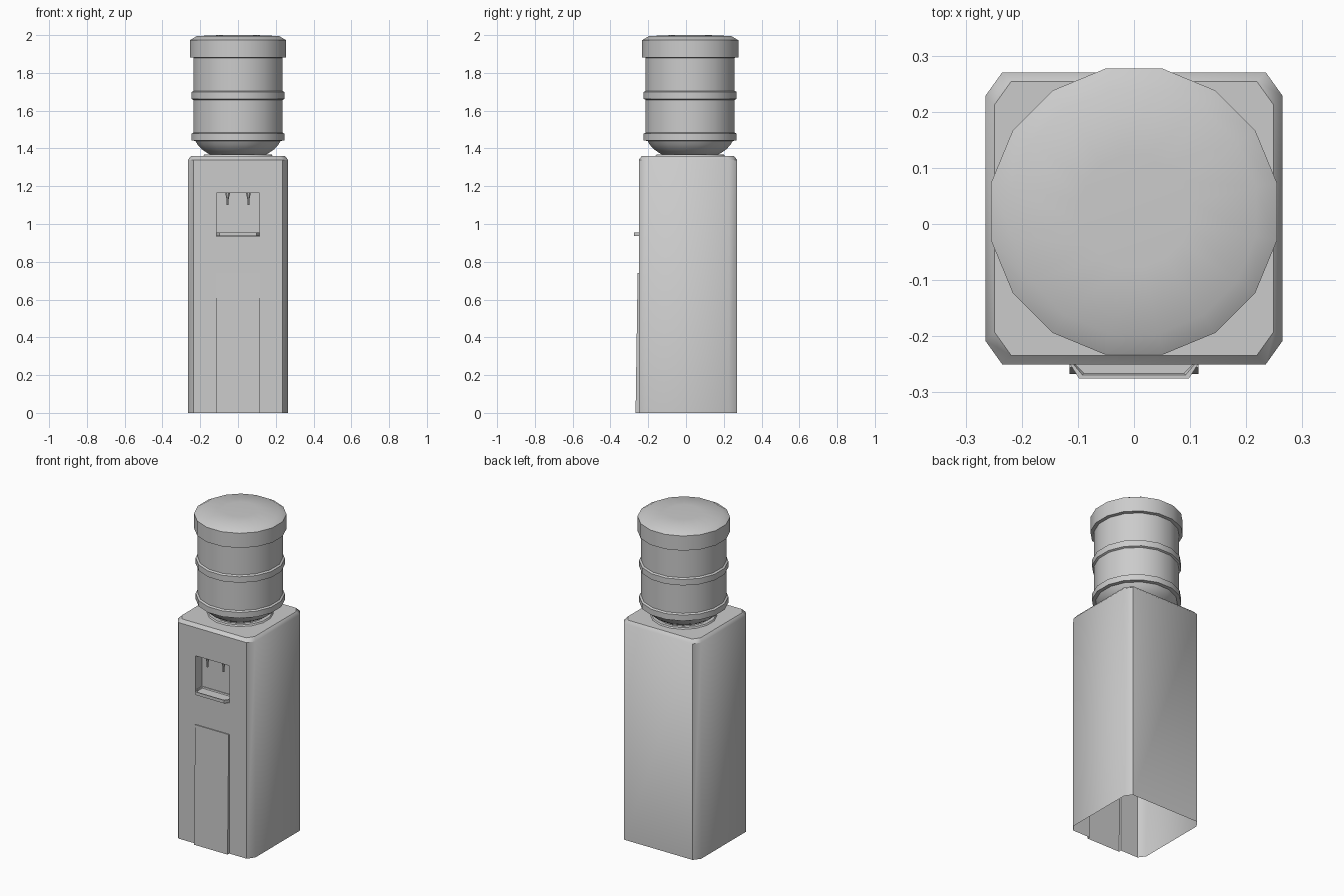
import bpy, bmesh, math

cube = bpy.data.objects.get("Cube")
if cube:
    bpy.data.objects.remove(cube, do_unlink=True)

grey = bpy.data.materials.new("light_grey_plastic")
grey.use_nodes = True
COLOUR = (0.6, 0.6, 0.6, 1)
grey.diffuse_color = COLOUR
grey.node_tree.nodes["Principled BSDF"].inputs["Base Color"].default_value = COLOUR


def finish(name, bm):
    """Weld the mesh, link it and shade it smooth with sharp edges kept."""
    bmesh.ops.remove_doubles(bm, verts=bm.verts, dist=0.0001)
    mesh = bpy.data.meshes.new(name)
    bm.to_mesh(mesh)
    bm.free()
    mesh.materials.append(grey)
    obj = bpy.data.objects.new(name, mesh)
    bpy.context.collection.objects.link(obj)
    bpy.ops.object.select_all(action='DESELECT')
    obj.select_set(True)
    bpy.context.view_layer.objects.active = obj
    bpy.ops.object.shade_smooth_by_angle(angle=math.radians(40))
    return obj


def add_face(bm, points):
    return bm.faces.new([bm.verts.new(p) for p in points])


def bridge(bm, a, b, skip=()):
    """Join two matching closed loops with quads."""
    for i in range(len(a)):
        if i not in skip:
            j = (i + 1) % len(a)
            add_face(bm, (a[i], a[j], b[j], b[i]))


def loft(name, rings, bottom=True, top=True):
    bm = bmesh.new()
    for a, b in zip(rings, rings[1:]):
        bridge(bm, a, b)
    if bottom:
        add_face(bm, rings[0][::-1])
    if top:
        add_face(bm, rings[-1])
    return finish(name, bm)


def circle(r, z, sides, x=0, y=0):
    steps = [math.tau * (i + 0.5) / sides for i in range(sides)]
    return [(x + r * math.cos(t), y + r * math.sin(t), z) for t in steps]


def lathe(name, profile, sides=16, x=0, y=0.022, **caps):
    return loft(name, [circle(r, z, sides, x, y) for r, z in profile], **caps)


# Cabinet: chamfered open-bottomed shell with a bevelled top
FRONT, BACK, TOP = -0.25, 0.27, 1.34


def plan(z, inset):
    f, b = FRONT + inset, BACK - inset
    x, xc = 0.265 - inset, 0.235 - inset
    return [(-xc, f, z), (xc, f, z), (x, f + 0.042, z), (x, b - 0.042, z),
            (xc, b, z), (-xc, b, z), (-x, b - 0.042, z), (-x, f + 0.042, z)]


bm = bmesh.new()
rim, lid = plan(TOP, 0), plan(1.36, 0.016)
bridge(bm, plan(0, 0), rim, skip=(0,))
bridge(bm, rim, lid)
add_face(bm, lid)
finish("cabinet_shell", bm)

# Front panel: flat cells around a raised door and a recessed niche
HALF = 0.115
xs = [-0.235, -HALF, HALF, 0.235]
zs = [0, 0.74, 0.935, 1.165, TOP]


def front_rect(x0, x1, z0, z1, y_low=FRONT, y_high=FRONT):
    return [(x0, y_low, z0), (x1, y_low, z0), (x1, y_high, z1), (x0, y_high, z1)]


bm = bmesh.new()
for col in range(3):
    for row in range(4):
        if col != 1 or row in (1, 3):
            add_face(bm, front_rect(xs[col], xs[col + 1], zs[row], zs[row + 1]))
for row, low, high, skip in ((0, -0.267, -0.256, (0,)), (2, -0.19, -0.19, ())):
    outer = front_rect(-HALF, HALF, zs[row], zs[row + 1])
    inner = front_rect(-HALF, HALF, zs[row], zs[row + 1], low, high)
    bridge(bm, outer, inner, skip)
    add_face(bm, inner)
finish("front_panel_with_door", bm)


# Drip tray with a sunken top
def tray_plan(z, inset):
    w, n = HALF - 0.001 - inset, 0.098 - inset
    back, front = -0.191 - inset, -0.275 + inset
    return [(-n, front, z), (n, front, z), (w, FRONT, z),
            (w, back, z), (-w, back, z), (-w, FRONT, z)]


loft("drip_tray", [tray_plan(0.936, 0), tray_plan(0.955, 0),
                   tray_plan(0.955, 0.006), tray_plan(0.948, 0.009)])

# Two taps hanging from the niche ceiling
for side, x in (("right", -0.055), ("left", 0.055)):
    lathe(side + "_tap", [(0.005, 1.10), (0.006, 1.13), (0.014, 1.165)],
          sides=8, x=x, y=-0.22)

# Collar that holds the bottle
lathe("bottle_collar", [(0.19, 1.355), (0.182, 1.368), (0.158, 1.368), (0.145, 1.36)],
      bottom=False)

# Water bottle, upside down, with two bands and a wide cap end
lathe("water_bottle", [
    (0.135, 1.36), (0.165, 1.375), (0.195, 1.395), (0.218, 1.42), (0.23, 1.44),
    (0.251, 1.442), (0.251, 1.478), (0.24, 1.484),
    (0.24, 1.657), (0.251, 1.662), (0.251, 1.699), (0.24, 1.705),
    (0.24, 1.88), (0.26, 1.882), (0.26, 1.973), (0.222, 1.995), (0.1, 2.0)])
